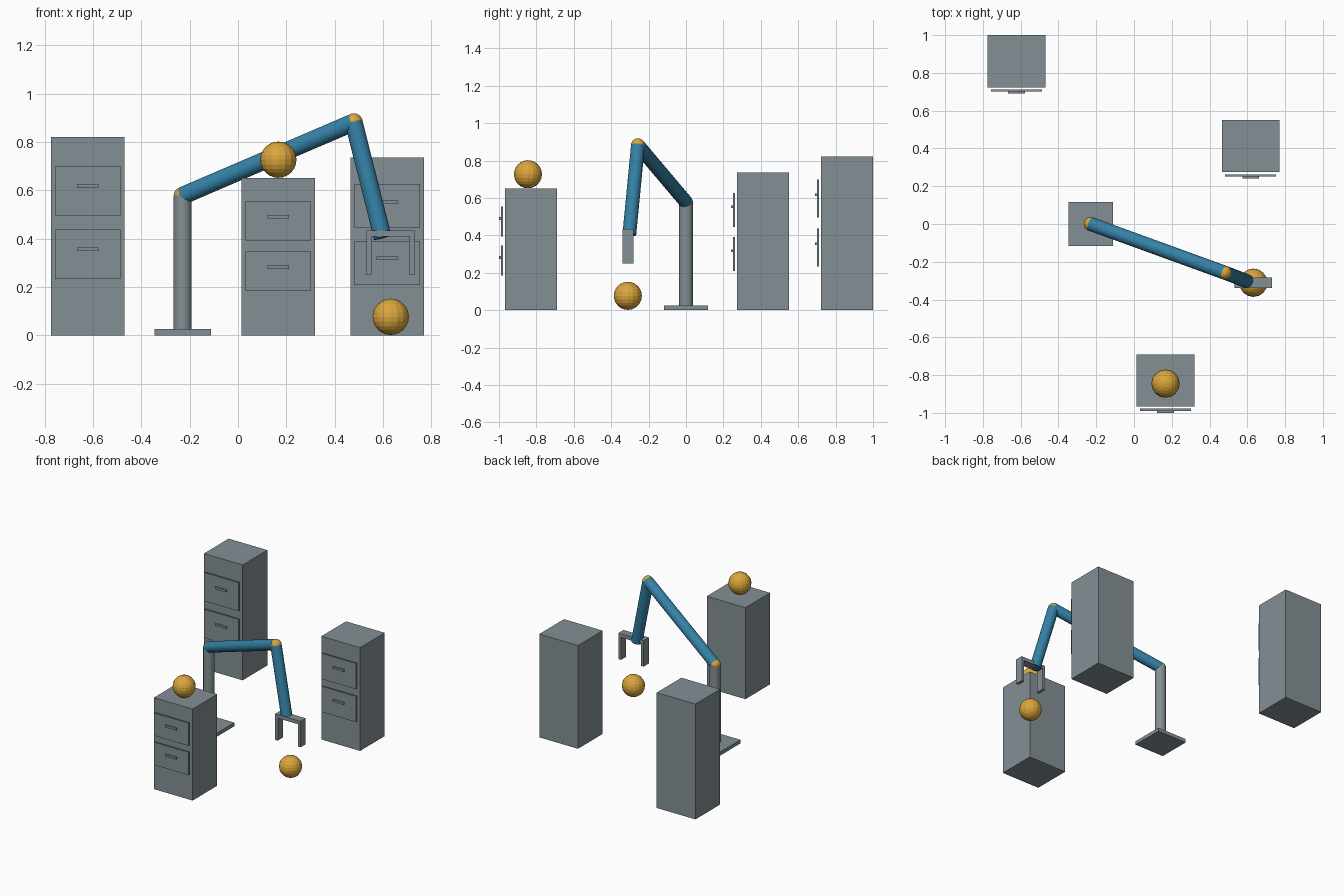
import bpy
from mathutils import Vector

if "Cube" in bpy.data.objects:
    bpy.data.objects.remove(bpy.data.objects["Cube"])


def material(name, rgb):
    m = bpy.data.materials.new(name)
    m.diffuse_color = (*rgb, 1)
    m.use_nodes = True
    m.node_tree.nodes["Principled BSDF"].inputs["Base Color"].default_value = m.diffuse_color
    return m


GREY = material("steel grey", (0.23, 0.28, 0.30))
BLUE = material("arm blue", (0.035, 0.22, 0.38))
GOLD = material("ball gold", (0.70, 0.38, 0.045))


def finish(name, mat):
    ob = bpy.context.object
    ob.name = name
    ob.data.materials.append(mat)
    return ob


def box(name, center, size, mat=GREY):
    bpy.ops.mesh.primitive_cube_add(size=1, location=center)
    ob = finish(name, mat)
    ob.scale = size
    return ob


def ball(name, center, radius):
    bpy.ops.mesh.primitive_uv_sphere_add(segments=16, ring_count=12, radius=radius, location=center)
    return finish(name, GOLD)


def tube(name, a, b, radius, mat):
    a, b = Vector(a), Vector(b)
    bpy.ops.mesh.primitive_cylinder_add(vertices=24, radius=radius, depth=(b - a).length,
                                        location=(a + b) / 2)
    ob = finish(name, mat)
    ob.rotation_mode = 'QUATERNION'
    ob.rotation_quaternion = (b - a).to_track_quat('Z', 'Y')
    bpy.ops.object.shade_smooth_by_angle()
    return ob


# Filing cabinets: body, two drawer fronts and a handle on each
def cabinet(label, x, front, height):
    box(label + "_cabinet", (x, front + 0.1385, height / 2), (0.305, 0.277, height))
    for row, level in (("lower", 0.408), ("upper", 0.727)):
        box(f"{label}_{row}_drawer", (x, front - 0.0165, level * height),
            (0.27, 0.011, 0.248 * height))
        box(f"{label}_{row}_handle", (x, front - 0.027, (level + 0.025) * height),
            (0.088, 0.012, 0.0145))


cabinet("front", 0.167, -0.967, 0.652)
cabinet("right", 0.618, 0.274, 0.736)
cabinet("back", -0.622, 0.723, 0.822)

# Loose balls: one on the front cabinet, one under the gripper
ball("cabinet_ball", (0.167, -0.845, 0.727), 0.075)
ball("floor_ball", (0.632, -0.311, 0.077), 0.075)

# Arm: base plate, column, two links and their joints
SHOULDER, ELBOW, WRIST = (-0.229, 0, 0.578), (0.479, -0.257, 0.882), (0.599, -0.303, 0.405)
box("base_plate", (-0.229, 0, 0.013), (0.235, 0.235, 0.026))
tube("column", (-0.229, 0, 0.026), SHOULDER, 0.037, GREY)
tube("upper_arm", SHOULDER, ELBOW, 0.037, BLUE)
tube("forearm", ELBOW, WRIST, 0.037, BLUE)
ball("shoulder_joint", SHOULDER, 0.037)
ball("elbow_joint", ELBOW, 0.037)

# Gripper: cross bar with two fingers
box("gripper_bar", (0.631, -0.311, 0.422), (0.2, 0.058, 0.026))
for side, s in (("left", -1), ("right", 1)):
    box(side + "_finger", (0.631 + s * 0.0895, -0.311, 0.33), (0.021, 0.058, 0.16))
